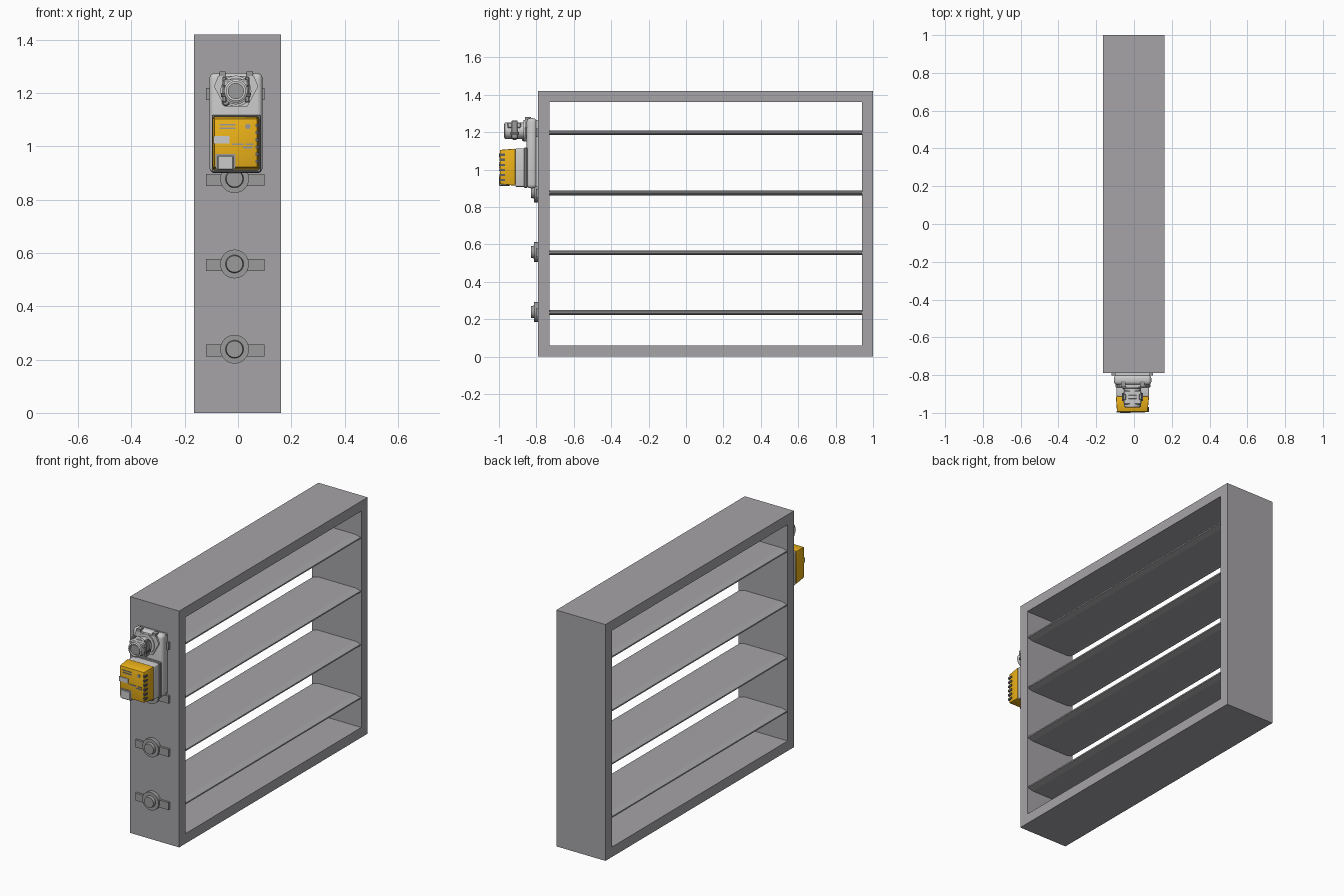
import bpy, bmesh, math
from mathutils import Vector, Matrix

if "Cube" in bpy.data.objects:
    bpy.data.objects.remove(bpy.data.objects["Cube"])


def mat(name, col):
    m = bpy.data.materials.new(name)
    m.diffuse_color = (*col, 1)
    m.use_nodes = True
    m.node_tree.nodes["Principled BSDF"].inputs["Base Color"].default_value = m.diffuse_color
    return m


YELLOW = mat("yellow", (0.85, 0.45, 0.01))
DARK = mat("dark_grey", (0.12, 0.12, 0.12))
MID = mat("mid_grey", (0.33, 0.33, 0.33))
LIGHT = mat("light_grey", (0.62, 0.62, 0.6))
FRAME = mat("frame_grey", (0.38, 0.37, 0.39))


def finish(name, bm, material, smooth=False):
    bmesh.ops.recalc_face_normals(bm, faces=bm.faces)
    me = bpy.data.meshes.new(name)
    bm.to_mesh(me)
    bm.free()
    ob = bpy.data.objects.new(name, me)
    bpy.context.collection.objects.link(ob)
    if material:
        me.materials.append(material)
    if smooth:
        bpy.ops.object.select_all(action='DESELECT')
        ob.select_set(True)
        bpy.context.view_layer.objects.active = ob
        bpy.ops.object.shade_smooth_by_angle(angle=math.radians(35))
    return ob


def box(name, x, y, z, material=None, bevel=0.0, segs=1):
    bm = bmesh.new()
    bmesh.ops.create_cube(bm, size=1)
    for v in bm.verts:
        for i, (a, b) in enumerate((x, y, z)):
            v.co[i] = a if v.co[i] < 0 else b
    if bevel:
        bmesh.ops.bevel(bm, geom=bm.edges[:], offset=bevel, segments=segs,
                        profile=0.5, affect='EDGES')
    return finish(name, bm, material, segs > 1)


def prism(name, pts, y0, y1, material=None):
    """Extrude an (x, z) outline along y."""
    bm = bmesh.new()
    f = bm.faces.new([bm.verts.new((px, y0, pz)) for px, pz in pts])
    ext = bmesh.ops.extrude_face_region(bm, geom=[f])
    for v in ext["geom"]:
        if isinstance(v, bmesh.types.BMVert):
            v.co.y = y1
    return finish(name, bm, material)


def lathe(name, cx, cz, profile, material=None, n=32):
    """Spin (radius, y) profile around a y-axis line."""
    bm = bmesh.new()
    rings = [[bm.verts.new((cx + r * math.cos(2 * math.pi * i / n), y,
                            cz + r * math.sin(2 * math.pi * i / n)))
              for i in range(n)] for r, y in profile]
    for a, b in zip(rings, rings[1:]):
        for i in range(n):
            bm.faces.new((a[i], a[(i + 1) % n], b[(i + 1) % n], b[i]))
    bm.faces.new(rings[0])
    bm.faces.new(rings[-1])
    return finish(name, bm, material, True)


# rectangular frame: outer and inner loops bridged on both sides
X0, X1, Y0, Y1, H, T = -0.165, 0.162, -0.79, 1.0, 1.42, 0.06
bm = bmesh.new()
loops = []
for x, t in ((X0, 0), (X1, 0), (X1, T), (X0, T)):
    loops.append([bm.verts.new((x, y, z)) for y, z in
                  ((Y0 + t, t), (Y1 - t, t), (Y1 - t, H - t), (Y0 + t, H - t))])
for k in range(4):
    a, b = loops[k], loops[(k + 1) % 4]
    for i in range(4):
        bm.faces.new((a[i], a[(i + 1) % 4], b[(i + 1) % 4], b[i]))
finish("frame", bm, FRAME)

# blades with tapered edges, and their shaft bearings on the outside
for i, z in enumerate((0.235, 0.555, 0.875, 1.197)):
    prof = [(-0.16, -0.004), (-0.125, -0.013), (0.122, -0.013), (0.157, -0.004),
            (0.157, 0.004), (0.122, 0.013), (-0.125, 0.013), (-0.16, 0.004)]
    prism(f"blade_{i}", [(x, z + dz) for x, dz in prof], Y0 + T, Y1 - T, FRAME)
    box(f"bearing_strap_{i}", (-0.12, 0.1), (-0.803, -0.788),
        (z - 0.023, z + 0.022), MID)
    if i < 3:
        lathe(f"bearing_disc_{i}", -0.013, z + 0.004,
              [(0.054, -0.79), (0.054, -0.813), (0.034, -0.813), (0.031, -0.829)], MID)

# actuator base housing
box("actuator_base", (-0.107, 0.092), (-0.852, -0.798), (0.9, 1.275), LIGHT, 0.02, 4)
box("actuator_flange", (-0.1, 0.086), (-0.802, -0.789), (0.908, 1.265), LIGHT)
prism("clamp_plinth", [(-0.075, 1.265), (-0.09, 1.225), (-0.05, 1.15), (0.035, 1.15),
                       (0.076, 1.225), (0.06, 1.265)], -0.85, -0.862, LIGHT)
for x in (-0.058, 0.044):
    box("top_clip", (x - 0.012, x + 0.012), (-0.862, -0.83), (1.265, 1.281), MID)

# motor housing and yellow cover
box("motor_housing", (-0.092, 0.08), (-0.915, -0.845), (0.908, 1.112), LIGHT, 0.008, 3)
box("housing_rim", (-0.098, 0.087), (-0.866, -0.848), (0.902, 1.118), MID, 0.004)
bm = bmesh.new()
bmesh.ops.create_cube(bm, size=1)
for v in bm.verts:
    front = v.co.y < 0
    v.co = Vector(((-0.09 if front else -0.096) if v.co.x < 0 else (0.072 if front else 0.08),
                   -0.995 if front else -0.912,
                   (0.922 if front else 0.914) if v.co.z < 0 else (1.105 if front else 1.112)))
bmesh.ops.bevel(bm, geom=bm.edges[:], offset=0.005, segments=2, profile=0.5, affect='EDGES')
finish("yellow_cover", bm, YELLOW, True)

# cooling slots down the right side
for i in range(6):
    z = 0.938 + i * 0.027
    box(f"side_slot_{i}", (0.066, 0.0785), (-0.9965, -0.968), (z, z + 0.012), DARK)

# details on the cover face
FY = (-0.9985, -0.99)
box("label_plate", (-0.092, -0.032), FY, (1.012, 1.04), LIGHT)
box("terminal_box", (-0.078, -0.016), (-1.0, -0.94), (0.912, 0.966), LIGHT, 0.004)
box("terminal_skirt", (-0.084, -0.01), (-0.997, -0.94), (0.916, 0.972), MID)
for i, (xa, xb, z) in enumerate(((-0.07, -0.01, 1.082), (-0.07, -0.01, 1.068),
                                 (-0.022, 0.02, 1.008), (0.03, 0.058, 1.008),
                                 (0.018, 0.055, 0.996))):
    box(f"face_bar_{i}", (xa, xb), FY, (z - 0.003, z + 0.003), MID)
lathe("face_button", 0.037, 1.075, [(0.01, -0.985), (0.01, -0.999)], MID, 20)

# shaft clamp: stepped collar with hollow sleeve
CX, CZ = -0.008, 1.208
lathe("clamp_collar", CX, CZ,
      [(0.058, -0.85), (0.058, -0.868), (0.044, -0.87), (0.044, -0.905), (0.05, -0.907),
       (0.05, -0.925), (0.044, -0.927), (0.044, -0.968), (0.036, -0.972),
       (0.036, -0.958)], LIGHT)
lathe("shaft_end", CX, CZ, [(0.03, -0.95), (0.03, -0.966)], MID)
box("clamp_saddle", (-0.056, 0.04), (-0.955, -0.882), (1.222, 1.252), LIGHT, 0.006)
for s in (-1, 1):
    x = CX + s * 0.043
    box("clamp_bolt_bar", (x - 0.008, x + 0.008), (-0.932, -0.9), (1.165, 1.262), MID, 0.003)
    box("clamp_nut", (x - 0.012, x + 0.012), (-0.938, -0.894), (1.186, 1.2), DARK)
lathe("release_button", -0.046, 1.166, [(0.014, -0.85), (0.014, -0.872), (0.01, -0.876)], MID, 20)
